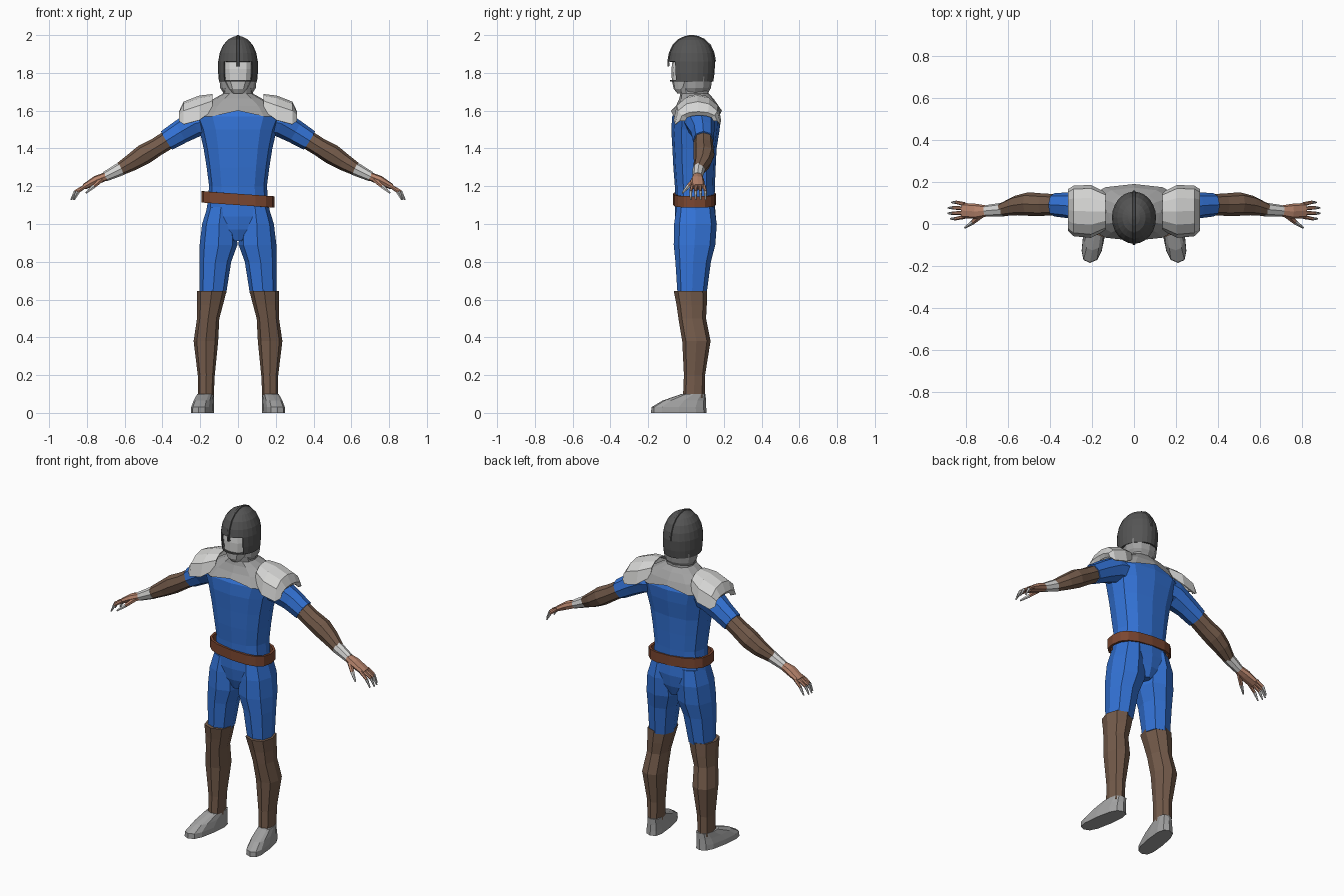
import bpy, bmesh, math
from mathutils import Vector

cube = bpy.data.objects.get("Cube")
if cube:
    bpy.data.objects.remove(cube, do_unlink=True)


def material(name, r, g, b):
    m = bpy.data.materials.new(name)
    m.use_nodes = True
    m.diffuse_color = (r, g, b, 1)
    m.node_tree.nodes["Principled BSDF"].inputs["Base Color"].default_value = (r, g, b, 1)
    return m


BLUE = material("blue cloth", .033, .17, .67)
BROWN = material("brown leather", .175, .105, .07)
BELT = material("red brown leather", .2, .062, .03)
SKIN = material("skin", .47, .23, .15)
PALE = material("pale steel", .66, .66, .65)
MAIL = material("grey mail", .36, .36, .36)
DARK = material("dark steel", .09, .09, .09)


def finish(name, bm, mat, thick=0):
    bmesh.ops.recalc_face_normals(bm, faces=bm.faces)
    mesh = bpy.data.meshes.new(name)
    bm.to_mesh(mesh)
    bm.free()
    mesh.materials.append(mat)
    ob = bpy.data.objects.new(name, mesh)
    bpy.context.collection.objects.link(ob)
    if thick:
        ob.modifiers.new("thickness", "SOLIDIFY").thickness = thick
    return ob


def skin_rows(bm, rows, closed=True):
    n = len(rows[0])
    for a, b in zip(rows, rows[1:]):
        for i in range(n if closed else n - 1):
            j = (i + 1) % n
            bm.faces.new((a[i], a[j], b[j], b[i]))


def loft(name, rows, mat, n=8, side=1, power=1.0, flat=False, caps=True,
         warp=None, skip=None, thick=0):
    """Rows are x, y, z, half depth in y, half size across the path."""
    bm = bmesh.new()
    pts = [Vector(r[:3]) for r in rows]
    rings = []
    for k, r in enumerate(rows):
        t = pts[min(k + 1, len(pts) - 1)] - pts[max(k - 1, 0)]
        t = Vector((0, 0, 1)) if flat else t.normalized()
        v = t.cross(Vector((0, 1, 0))).normalized()
        u = v.cross(t)
        ring = []
        for i in range(n):
            a = math.tau * i / n
            c, s = [math.copysign(abs(w) ** power, w) if abs(w) > 1e-6 else 0
                    for w in (math.cos(a), math.sin(a))]
            p = pts[k] + u * c * r[3] + v * s * r[4]
            if warp:
                p = warp(p, k)
            ring.append(bm.verts.new((p.x * side, p.y, p.z)))
        rings.append(ring)
    skin_rows(bm, rings)
    if caps:
        bm.faces.new(rings[0])
        bm.faces.new(rings[-1])
    if skip:
        doomed = [f for f in bm.faces if skip(f.calc_center_median())]
        bmesh.ops.delete(bm, geom=doomed, context="FACES")
    return finish(name, bm, mat, thick)


# Tunic body
loft("tunic", [(0, .05, .91, .08, .03), (0, .05, .97, .1, .11), (0, .05, 1.04, .108, .172),
               (0, .047, 1.12, .104, .16), (0, .047, 1.2, .106, .153),
               (0, .045, 1.3, .112, .166), (0, .045, 1.4, .117, .182),
               (0, .05, 1.5, .128, .205), (0, .055, 1.57, .128, .235),
               (0, .06, 1.63, .1, .15)], BLUE, n=12, power=.8, flat=True)


# Mail collar, its hem notched at centre front and back
def hem(p, k):
    if k == 0 and abs(p.x) < .02:
        p.z += .03
    return p


loft("mail_collar", [(0, .055, 1.57, .135, .24), (0, .06, 1.625, .113, .19),
                     (0, .055, 1.665, .09, .125), (0, .045, 1.69, .075, .08),
                     (0, .04, 1.72, .078, .075)],
     MAIL, n=12, power=.82, flat=True, warp=hem, caps=False)


# Belt, tilted sideways
def tilt(p, k):
    p.z -= .07 * p.x
    return p


loft("belt", [(0, .045, 1.1, .113, .193), (0, .045, 1.16, .113, .193)], BELT,
     n=16, power=.75, flat=True, caps=False, warp=tilt, thick=.014)

# Face, neck guard and helmet
loft("face", [(0, .0, 1.69, .045, .028), (0, -.005, 1.715, .06, .05),
              (0, 0, 1.76, .075, .072), (0, 0, 1.82, .077, .078), (0, .0, 1.88, .07, .075)],
     PALE, n=12, power=.8, flat=True)
loft("neck_guard", [(0, .045, 1.69, .07, .075), (0, .05, 1.72, .082, .094),
                    (0, .05, 1.78, .09, .1)], MAIL, n=12, flat=True,
     skip=lambda c: c.y < -.005 and abs(c.x) < .06)
helmet = [(0, .03, z, hy, hx) for z, hy, hx in
          ((1.755, .115, .101), (1.8, .121, .105), (1.86, .124, .105), (1.905, .116, .097),
           (1.945, .098, .08), (1.975, .068, .055), (1.99, .035, .028), (1.996, .008, .007))]
loft("helmet", helmet, DARK, n=24, flat=True, thick=.008,
     skip=lambda c: c.z < 1.86 and c.y < 0 and abs(c.x) < .07)

# Helmet ridge running front to back with a short nose point
arc = [(.03 - hy, z) for _, _, z, hy, _ in helmet[2:]]
arc = [(-.092, 1.835)] + arc + [(.06 - y, z) for y, z in reversed(arc)]
bm = bmesh.new()
strip = []
for y, z in arc:
    d = Vector((0, y - .03, z - 1.86)).normalized() * .005
    strip.append([bm.verts.new((x, y + k * d.y, z + k * d.z))
                  for x, k in ((-.009, -1), (-.005, 1), (.005, 1), (.009, -1))])
skin_rows(bm, strip)
finish("helmet_ridge", bm, DARK)


def toe_out(p, k):
    p.x -= .15 * p.y
    return p


for side, label in ((1, "left"), (-1, "right")):
    # Trouser leg, boot and shoe
    loft(label + "_trouser_leg",
         [(.09, .05, 1.09, .1, .072), (.1, .05, 1, .113, .09), (.103, .045, .89, .11, .1),
          (.12, .038, .8, .094, .084), (.133, .032, .63, .077, .07)],
         BLUE, side=side, power=.85, flat=True)
    loft(label + "_boot",
         [(.139, .023, .645, .088, .078), (.148, .03, .57, .08, .068),
          (.158, .033, .5, .073, .059), (.17, .055, .38, .075, .065),
          (.168, .045, .2, .056, .045), (.17, .042, .08, .058, .041)],
         BROWN, side=side, power=.85, flat=True)
    loft(label + "_shoe",
         [(.182, -.038, 0, .147, .053), (.182, -.038, .03, .145, .052),
          (.18, -.01, .065, .115, .047), (.178, .04, .1, .064, .042)],
         MAIL, n=12, side=side, power=.7, flat=True, warp=toe_out)

    # Sleeve, arm and cuff
    loft(label + "_sleeve",
         [(.13, .065, 1.555, .085, .08), (.22, .075, 1.535, .08, .072),
          (.3, .088, 1.49, .062, .064), (.378, .092, 1.442, .056, .057)],
         BLUE, side=side, power=.9)
    loft(label + "_arm",
         [(.37, .092, 1.446, .05, .05), (.43, .092, 1.408, .053, .049),
          (.5, .095, 1.367, .056, .054), (.56, .088, 1.328, .047, .046),
          (.63, .068, 1.287, .031, .034)], BROWN, side=side, power=.9)
    loft(label + "_cuff", [(.62, .069, 1.292, .034, .036), (.705, .062, 1.25, .027, .026)],
         PALE, side=side)

    # Hand with pale finger ends
    loft(label + "_palm",
         [(.695, .062, 1.254, .025, .022), (.75, .06, 1.232, .036, .024),
          (.815, .064, 1.197, .036, .015)], SKIN, side=side, power=.8)
    for f in range(4):
        y = .034 + .02 * f
        spread = y + .006 * (f - 1.5)
        reach = (0, .012, .01, -.006)[f]
        bend = (.85 + reach, spread, 1.172)
        loft(f"{label}_finger_{f + 1}", [(.805, y, 1.203, .01, .011), bend + (.008, .009)],
             SKIN, n=6, side=side)
        loft(f"{label}_fingertip_{f + 1}",
             [bend + (.0085, .0095), (.873 + reach, spread, 1.128, .004, .004)],
             PALE, n=6, side=side)
    loft(label + "_thumb", [(.72, .045, 1.237, .014, .014), (.765, .01, 1.198, .012, .011)],
         SKIN, n=6, side=side)
    loft(label + "_thumb_tip", [(.765, .01, 1.198, .012, .0115), (.805, -.018, 1.165, .005, .005)],
         PALE, n=6, side=side)

    # Shoulder plate: arches from front to back, stepping outward
    bm = bmesh.new()
    arches = []
    for x, cy, ry, low, high in ((.135, .06, .09, 1.6, 1.688), (.205, .06, .126, 1.55, 1.68),
                                 (.288, .062, .12, 1.528, 1.648), (.313, .066, .1, 1.545, 1.595),
                                 (.298, .07, .075, 1.545, 1.575)):
        arch = []
        for i in range(7):
            a = math.pi * i / 6
            arch.append(bm.verts.new((side * x, cy - ry * math.cos(a),
                                      low + (high - low) * math.sin(a) ** .75)))
        arches.append(arch)
    skin_rows(bm, arches, closed=False)
    finish(label + "_shoulder_plate", bm, PALE, .006)
